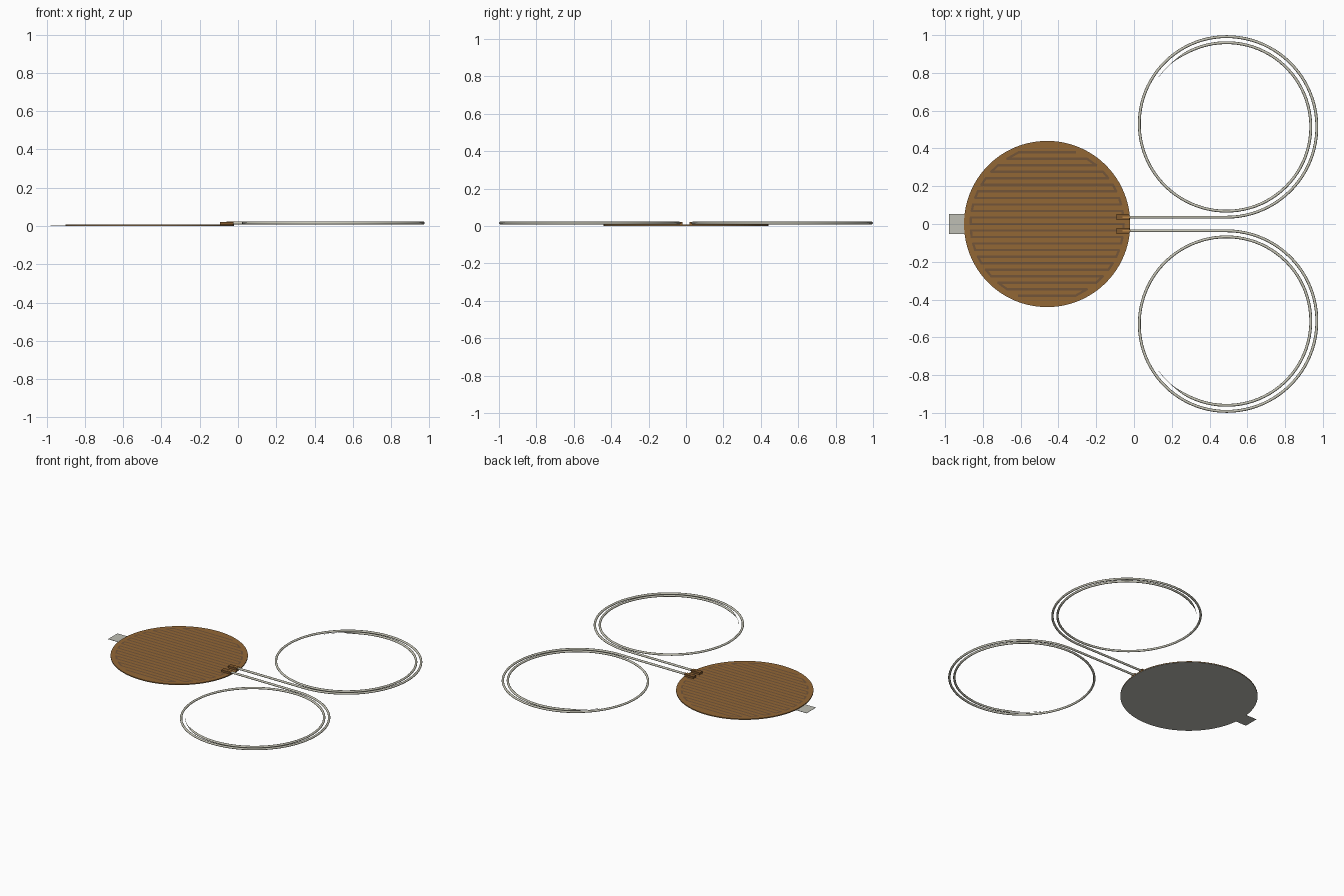
import bpy, bmesh, math
from mathutils import Vector

if "Cube" in bpy.data.objects:
    bpy.data.objects.remove(bpy.data.objects["Cube"])

CX, R = -0.46, 0.44          # heater disc centre and radius


def material(name, rgb):
    m = bpy.data.materials.new(name)
    m.diffuse_color = (*rgb, 1)
    m.use_nodes = True
    m.node_tree.nodes["Principled BSDF"].inputs["Base Color"].default_value = m.diffuse_color
    return m


FILM = material("amber film", (0.29, 0.135, 0.036))
TRACE = material("dark trace", (0.17, 0.09, 0.04))
PAD = material("brown pad", (0.22, 0.10, 0.028))
LINER = material("grey liner", (0.52, 0.52, 0.46))
WIRE = material("wire grey", (0.56, 0.55, 0.46))
COPPER = material("bare copper", (0.50, 0.24, 0.06))


def finish(name, bm, mat):
    me = bpy.data.meshes.new(name)
    bmesh.ops.recalc_face_normals(bm, faces=bm.faces)
    bm.to_mesh(me)
    bm.free()
    me.materials.append(mat)
    ob = bpy.data.objects.new(name, me)
    bpy.context.collection.objects.link(ob)
    return ob


def prism(bm, pts, z0, z1):
    """Extrude a flat outline between two heights."""
    f = bm.faces.new([bm.verts.new((x, y, z0)) for x, y in pts])
    new = bmesh.ops.extrude_face_region(bm, geom=[f])["geom"]
    for v in new:
        if isinstance(v, bmesh.types.BMVert):
            v.co.z = z1


def rect(x0, x1, y0, y1):
    return [(x0, y0), (x1, y0), (x1, y1), (x0, y1)]


def circle(r, n=96):
    return [(CX + r * math.cos(2 * math.pi * i / n), r * math.sin(2 * math.pi * i / n))
            for i in range(n)]


def ribbon(bm, a, b, w, z):
    """Flat strip from a to b."""
    a, b = Vector(a), Vector(b)
    d = (b - a).normalized() * w / 2
    n = Vector((-d.y, d.x))
    a, b = a - d * 0.6, b + d * 0.6
    bm.faces.new([bm.verts.new((p.x, p.y, z)) for p in (a - n, b - n, b + n, a + n)])


# Backing liner with its pull tab
bm = bmesh.new()
prism(bm, circle(R), 0.0, 0.002)
finish("backing_liner", bm, LINER)
bm = bmesh.new()
prism(bm, rect(-0.98, CX - R + 0.01, -0.052, 0.052), 0.0, 0.0015)
finish("pull_tab", bm, LINER)

# Film disc
bm = bmesh.new()
prism(bm, circle(R), 0.002, 0.007)
finish("heater_film", bm, FILM)

# Serpentine heating trace: chords joined alternately left and right
ROWS, TOP, REACH = 23, 0.38, 0.405
rows = []
for i in range(ROWS):
    y = TOP - 2 * TOP * i / (ROWS - 1)
    half = math.sqrt(REACH ** 2 - y ** 2)
    rows.append((y, max(half, 0.15)))
bm = bmesh.new()
Z, W = 0.0076, 0.012
for i, (y, half) in enumerate(rows):
    ribbon(bm, (CX - half, y), (CX + half, y), W, Z)
    if i + 1 < ROWS:
        y2, half2 = rows[i + 1]
        s = -1 if i % 2 == 0 else 1
        ribbon(bm, (CX + s * half, y), (CX + s * half2, y2), W, Z)
finish("heating_trace", bm, TRACE)

for side, s in (("back", 1), ("front", -1)):
    # Solder pad cover on the film edge
    bm = bmesh.new()
    prism(bm, rect(-0.093, -0.024, s * 0.036 - 0.016, s * 0.036 + 0.016), 0.006, 0.021)
    finish(side + "_pad", bm, PAD)
    # Stripped conductor between pad and insulation
    bm = bmesh.new()
    prism(bm, rect(-0.06, -0.015, s * 0.036 - 0.005, s * 0.036 + 0.005), 0.012, 0.0225)
    finish(side + "_conductor", bm, COPPER)

    # Lead wire: straight run, then a shrinking coil with a tapered end
    path = [(-0.024, 0.036, 1), (0.2, 0.036, 1)]
    arcs = [(0.514, 0.478, -90, 90), (0.530, 0.462, 90, 270), (0.514, 0.446, -90, 144)]
    for k, (cy, r, a0, a1) in enumerate(arcs):
        n = int((a1 - a0) / 4)
        for j in range(n + (k == 2)):
            a = a0 + (a1 - a0) * j / n
            taper = max(0.12, 1 - (a - 118) / 14) if k == 2 and a > 118 else 1
            path.append((0.49 + r * math.cos(math.radians(a)),
                         cy + r * math.sin(math.radians(a)), taper))
    cu = bpy.data.curves.new(side + "_lead_wire", "CURVE")
    cu.dimensions = "3D"
    cu.bevel_depth = 0.0075
    cu.bevel_resolution = 3
    cu.use_fill_caps = True
    sp = cu.splines.new("POLY")
    sp.points.add(len(path) - 1)
    for p, (x, y, t) in zip(sp.points, path):
        p.co = (x, s * y, 0.0155, 1)
        p.radius = t
    cu.materials.append(WIRE)
    ob = bpy.data.objects.new(side + "_lead_wire", cu)
    bpy.context.collection.objects.link(ob)
    bpy.ops.object.select_all(action="DESELECT")
    ob.select_set(True)
    bpy.context.view_layer.objects.active = ob
    bpy.ops.object.convert(target="MESH")
    bpy.ops.object.shade_smooth_by_angle(angle=math.radians(50))
